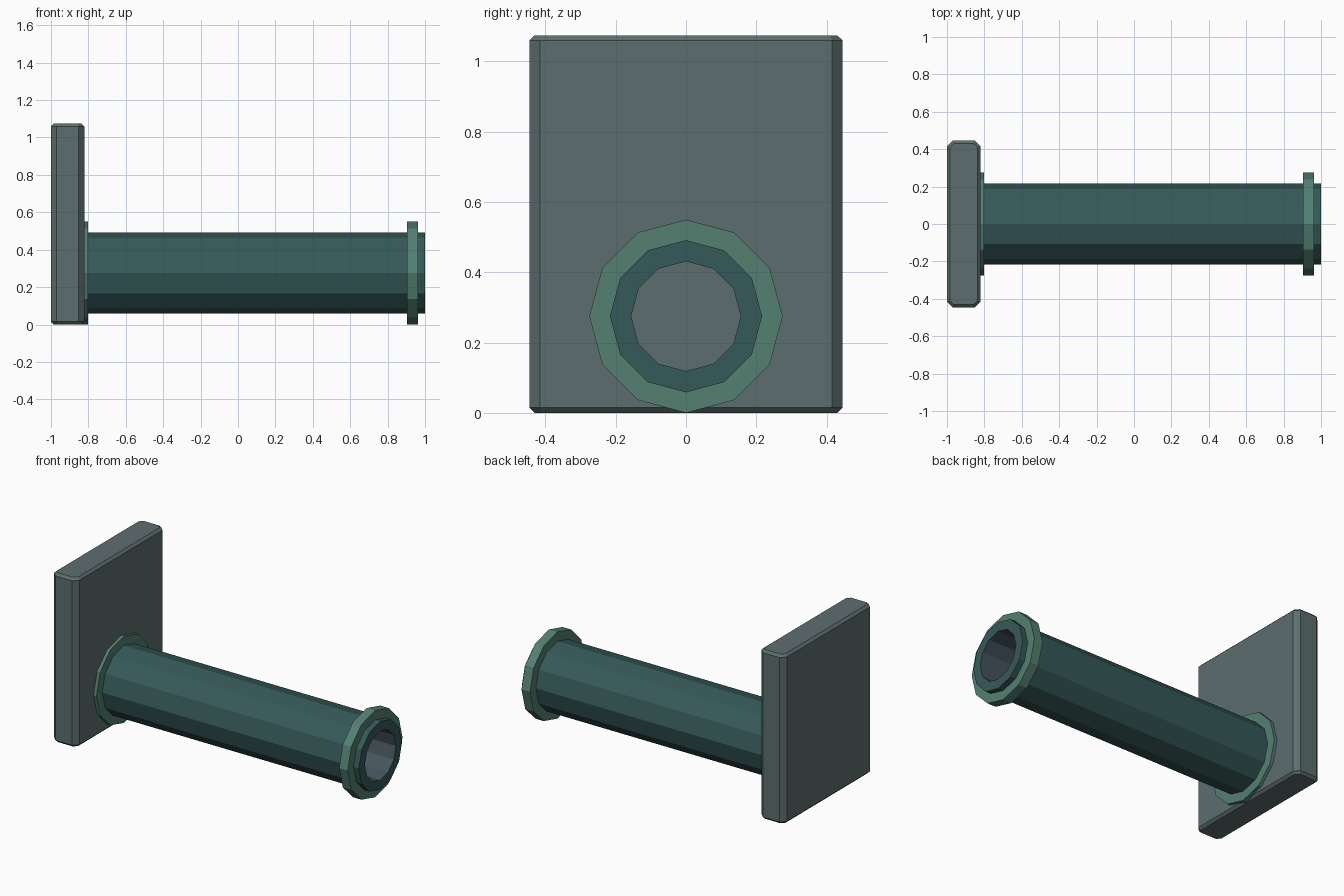
import bpy, bmesh, math

if "Cube" in bpy.data.objects:
    bpy.data.objects.remove(bpy.data.objects["Cube"])

SIDES = 12
AXIS_Z = 0.275


def material(name, color):
    m = bpy.data.materials.new(name)
    m.diffuse_color = (*color, 1)
    m.use_nodes = True
    m.node_tree.nodes["Principled BSDF"].inputs["Base Color"].default_value = m.diffuse_color
    return m


def add_object(name, bm, mats):
    bmesh.ops.recalc_face_normals(bm, faces=bm.faces)
    me = bpy.data.meshes.new(name)
    bm.to_mesh(me)
    bm.free()
    for m in mats:
        me.materials.append(m)
    ob = bpy.data.objects.new(name, me)
    bpy.context.collection.objects.link(ob)
    return ob


def hollow_cylinder(name, x0, x1, r_out, r_in, mats):
    """Rectangular section swept around the x-directed tube axis."""
    bm = bmesh.new()
    section = [(x0, r_out), (x1, r_out), (x1, r_in), (x0, r_in)]
    rings = []
    for i in range(SIDES):
        a = 2 * math.pi * i / SIDES
        rings.append([bm.verts.new((x, r * math.cos(a), AXIS_Z + r * math.sin(a)))
                      for x, r in section])
    for i in range(SIDES):
        a, b = rings[i], rings[(i + 1) % SIDES]
        for j in range(4):
            k = (j + 1) % 4
            f = bm.faces.new((a[j], a[k], b[k], b[j]))
            if j == 2 and len(mats) > 1:
                f.material_index = 1
    return add_object(name, bm, mats)


def mounting_plate(mat):
    """Chamfered-corner column with a finer chamfer around top and bottom."""
    x0, x1, w, h, c, e = -1.0, -0.822, 0.446, 1.074, 0.03, 0.015
    cx, hx = (x0 + x1) / 2, (x1 - x0) / 2

    def loop(z, inset):
        a, b = hx - inset, w - inset
        k = c - inset * (2 - math.sqrt(2))
        pts = [(a, b - k), (a - k, b), (-a + k, b), (-a, b - k),
               (-a, -b + k), (-a + k, -b), (a - k, -b), (a, -b + k)]
        return [bm.verts.new((cx + x, y, z)) for x, y in pts]

    bm = bmesh.new()
    loops = [loop(0, e), loop(e, 0), loop(h - e, 0), loop(h, e)]
    for lo, hi in zip(loops, loops[1:]):
        for i in range(8):
            j = (i + 1) % 8
            bm.faces.new((lo[i], lo[j], hi[j], hi[i]))
    bm.faces.new(loops[0])
    bm.faces.new(loops[-1])
    return add_object("mounting_plate", bm, [mat])


plate_mat = material("plate_grey", (0.11, 0.155, 0.158))
tube_mat = material("tube_teal", (0.037, 0.1, 0.1))
bore_mat = material("bore_slate", (0.06, 0.09, 0.11))
ring_mat = material("ring_green", (0.09, 0.215, 0.17))

# Plate, hollow tube and the two collars
mounting_plate(plate_mat)
hollow_cylinder("tube", -0.9, 1.0, 0.2165, 0.156, [tube_mat, bore_mat])
for name, x in (("base_collar", -0.862), ("end_collar", 0.903)):
    hollow_cylinder(name, x, x + 0.06, AXIS_Z, 0.213, [ring_mat])
